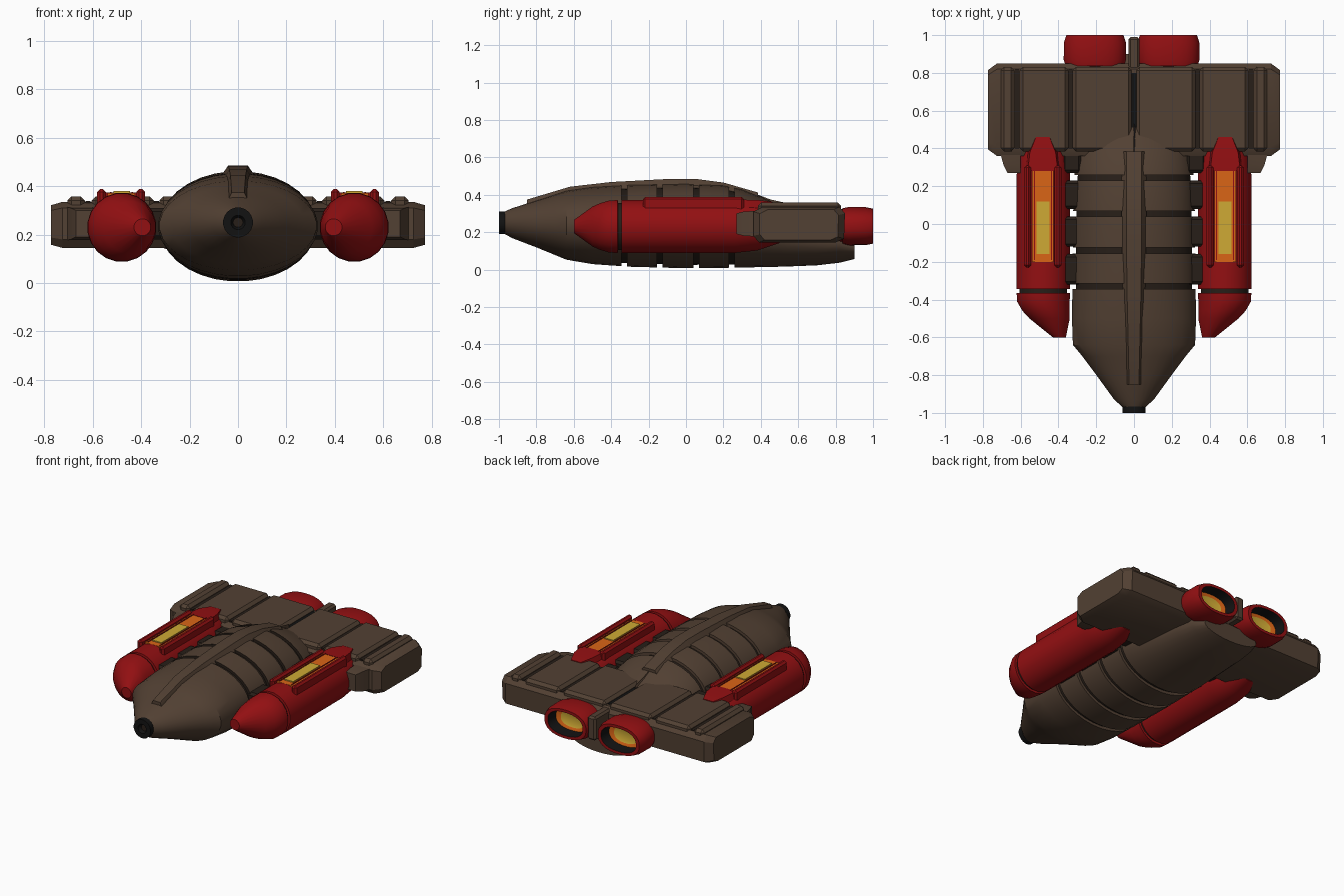
import bpy, bmesh, math

if "Cube" in bpy.data.objects:
    bpy.data.objects.remove(bpy.data.objects["Cube"])


def material(name, rgb):
    m = bpy.data.materials.new(name)
    m.diffuse_color = (*rgb, 1)
    m.use_nodes = True
    m.node_tree.nodes["Principled BSDF"].inputs["Base Color"].default_value = m.diffuse_color
    return m


BROWN = material("hull brown", (0.085, 0.052, 0.033))
DARK = material("dark gap", (0.02, 0.013, 0.009))
RED = material("deep red", (0.29, 0.005, 0.006))
BLACK = material("black", (0.006, 0.006, 0.006))
ORANGE = material("orange", (0.70, 0.13, 0.008))
YELLOW = material("yellow", (0.62, 0.40, 0.035))


def finish(name, bm, mats, angle=30):
    bmesh.ops.recalc_face_normals(bm, faces=bm.faces)
    me = bpy.data.meshes.new(name)
    bm.to_mesh(me)
    bm.free()
    for m in mats:
        me.materials.append(m)
    ob = bpy.data.objects.new(name, me)
    bpy.context.collection.objects.link(ob)
    bpy.ops.object.select_all(action='DESELECT')
    ob.select_set(True)
    bpy.context.view_layer.objects.active = ob
    bpy.ops.object.shade_smooth_by_angle(angle=math.radians(angle))
    return ob


def loft(name, rings, mats, rule=None, angle=30):
    """Skin a list of point rings and cap both ends."""
    bm = bmesh.new()
    vs = [[bm.verts.new(p) for p in r] for r in rings]
    n = len(vs[0])
    for i, (a, b) in enumerate(zip(vs, vs[1:])):
        for k in range(n):
            f = bm.faces.new((a[k], a[(k + 1) % n], b[(k + 1) % n], b[k]))
            f.material_index = rule(i) if rule else 0
    bm.faces.new(vs[0])
    f = bm.faces.new(vs[-1])
    f.material_index = rule(len(vs) - 1) if rule else 0
    return finish(name, bm, mats, angle)


def ring(y, cx, cz, rx, rz, n=24, power=1.0):
    """Ellipse across the y axis; power below 1 makes it boxier."""
    pts = []
    for k in range(n):
        a = 2 * math.pi * (k + 0.5) / n
        c, s = math.cos(a), math.sin(a)
        pts.append((cx + rx * math.copysign(abs(c) ** power, c), y,
                    cz + rz * math.copysign(abs(s) ** power, s)))
    return pts


def box(name, x, y, z, mat, bevel=0.0):
    bm = bmesh.new()
    bmesh.ops.create_cube(bm, size=1)
    for v in bm.verts:
        v.co = [(r[0] + r[1]) / 2 + c * (r[1] - r[0]) for r, c in zip((x, y, z), v.co)]
    if bevel:
        bmesh.ops.bevel(bm, geom=bm.edges[:], offset=bevel, segments=1, affect='EDGES')
    return finish(name, bm, [mat])


# Fuselage: y, half width, bottom, top
HULL = [(-0.97, .06, .19, .31), (-0.93, .105, .168, .328), (-0.8, .20, .118, .37),
        (-0.7, .275, .077, .402), (-0.64, .325, .052, .422), (-0.5, .33, .028, .442),
        (-0.3, .327, .014, .455), (0, .325, .006, .462), (0.2, .32, .008, .452),
        (0.3, .315, .01, .43), (0.4, .30, .012, .39), (0.53, .28, .015, .33),
        (0.7, .26, .022, .28), (0.82, .24, .036, .24), (0.90, .20, .056, .17)]
GROOVES = [-0.33, -0.14, 0.055, 0.245]


def hull_at(y):
    for a, b in zip(HULL, HULL[1:]):
        if a[0] <= y <= b[0]:
            t = (y - a[0]) / (b[0] - a[0])
            return [p + t * (q - p) for p, q in zip(a, b)]


stations = [(h, 0) for h in HULL]
for g in GROOVES:
    stations = [s for s in stations if abs(s[0][0] - g) > 0.02]
    for d, cut in ((-.0151, 0), (-.015, .018), (.015, .018), (.0151, 0)):
        stations.append((hull_at(g + d), cut))
stations.sort(key=lambda s: s[0][0])
hull_rings = [ring(y, 0, (lo + hi) / 2, w - cut, (hi - lo) / 2 - cut, 32)
              for (y, w, lo, hi), cut in stations]
loft("fuselage", hull_rings, [BROWN, DARK], lambda i: 1 if stations[i][1] else 0)

# Nose nozzle with a hollow centre
nozzle = [(-.95, .062), (-1.0, .062), (-1.0, .03), (-.98, .02)]
loft("nose_nozzle", [ring(y, 0, .25, r, r, 20) for y, r in nozzle], [BLACK, DARK],
     lambda i: 1 if i > 2 else 0)

# Dorsal spine: y, half width, top
spine = [(-.85, .042, .374), (-.62, .05, .443), (-.4, .058, .468), (-.1, .065, .484),
         (.05, .065, .485), (.2, .066, .465), (.385, .066, .412)]
loft("spine", [[(-w, y, t - .10), (w, y, t - .10), (w, y, t - .035), (w * .62, y, t),
                (-w * .62, y, t), (-w, y, t - .035)] for y, w, t in spine], [BROWN])

# Ridge fairing behind the spine
loft("spine_fairing", [[(-w, y, .3), (w, y, .3), (0, y, t)] for y, w, t in
                       ((.385, .07, .40), (.45, .03, .375), (.53, .004, .357))], [BROWN])

# Wing slab, swept along x with a chamfered section
section = [(.36, .18), (.39, .145), (.80, .145), (.845, .165), (.85, .30), (.82, .335),
           (.41, .335), (.36, .31)]


def wing_ring(x, s):
    return [(x, .605 + (y - .605) * s, .235 + (z - .235) * s) for y, z in section]


loft("wing", [wing_ring(-.772, .86), wing_ring(-.725, 1), wing_ring(.725, 1),
              wing_ring(.772, .86)], [BROWN])

# Raised wing panels and dark seams
box("centre_seam", (-.012, .012), (.40, .80), (.33, .338), BLACK)
for s, side in ((-1, "left"), (1, "right")):
    def mx(a, b):
        return tuple(sorted((s * a, s * b)))

    for i, (a, b) in enumerate(((.012, .325), (.347, .605), (.632, .705))):
        box(f"wing_panel_{side}_{i}", mx(a, b), (.385, .83), (.25, .358), BROWN, .018)
    for x in (.336, .619):
        box(f"wing_seam_{side}", mx(x - .01, x + .01), (.40, .82), (.33, .339), DARK)

    # Leading edge bracket outboard of the pod
    loft(f"wing_bracket_{side}", [[(s * a, y, .19 - d), (s * b, y, .19 - d),
                                   (s * b, y, .30 + d), (s * a, y, .30 + d)]
                                  for y, a, b, d in ((.27, .60, .67, 0), (.31, .60, .69, .01),
                                                     (.40, .60, .715, .015))], [BROWN])

    # Side pod: y, centre x, radius
    pod = [(-.6, .395, .035), (-.5, .447, .108), (-.46, .466, .126), (-.41, .48, .141),
           (-.365, .48, .143), (-.364, .48, .128), (-.345, .48, .128), (-.344, .48, .143),
           (.26, .48, .143), (.38, .48, .13), (.5, .48, .09)]
    loft(f"pod_{side}", [ring(y, s * cx, .23, r, r, 20) for y, cx, r in pod], [RED, DARK],
         lambda i: 1 if i == 5 else 0)

    # Pod top: tail fairing, light strip and rails
    loft(f"pod_tail_{side}", [[(s * (.483 - w), y, .3), (s * (.483 + w), y, .3),
                               (s * (.483 + w * .8), y, t), (s * (.483 - w * .8), y, t)]
                              for y, w, t in ((.28, .10, .374), (.38, .085, .372),
                                              (.46, .045, .362))], [RED])
    box(f"strip_base_{side}", mx(.425, .54), (-.2, .30), (.33, .372), ORANGE)
    box(f"strip_light_{side}", mx(.447, .515), (-.16, .12), (.36, .379), YELLOW)
    for x in (.437, .526):
        box(f"strip_divider_{side}", mx(x - .003, x + .003), (-.19, .29), (.36, .376), RED)
    for x in (.402, .564):
        box(f"pod_rail_{side}", mx(x - .018, x + .018), (-.23, .31), (.31, .388), RED, .012)

    # Struts joining pod and fuselage
    for y0, y1 in ((-.32, -.16), (-.12, .04), (.08, .23), (.27, .38)):
        box(f"pod_strut_{side}", mx(.28, .38), (y0, y1), (.18, .31), DARK, .015)

    # Rear thruster, hollow with a glowing core
    cx = .182 if s > 0 else -.207
    bell = [(.80, .135, .085), (.835, .135, .085), (.836, .155, .096), (.87, .166, .103),
            (.96, .165, .102), (1.0, .152, .094), (1.0, .128, .076), (.93, .118, .068),
            (.925, .085, .05), (.92, .07, .04)]
    loft(f"thruster_{side}", [ring(y, cx, .232, rx, rz, 28, .85) for y, rx, rz in bell],
         [RED, BLACK, ORANGE, YELLOW],
         lambda i: {6: 1, 7: 2, 8: 3, 9: 3}.get(i, 0))

# Post between the thrusters
box("thruster_post", (-.03, .03), (.80, .99), (.17, .325), BROWN, .012)
